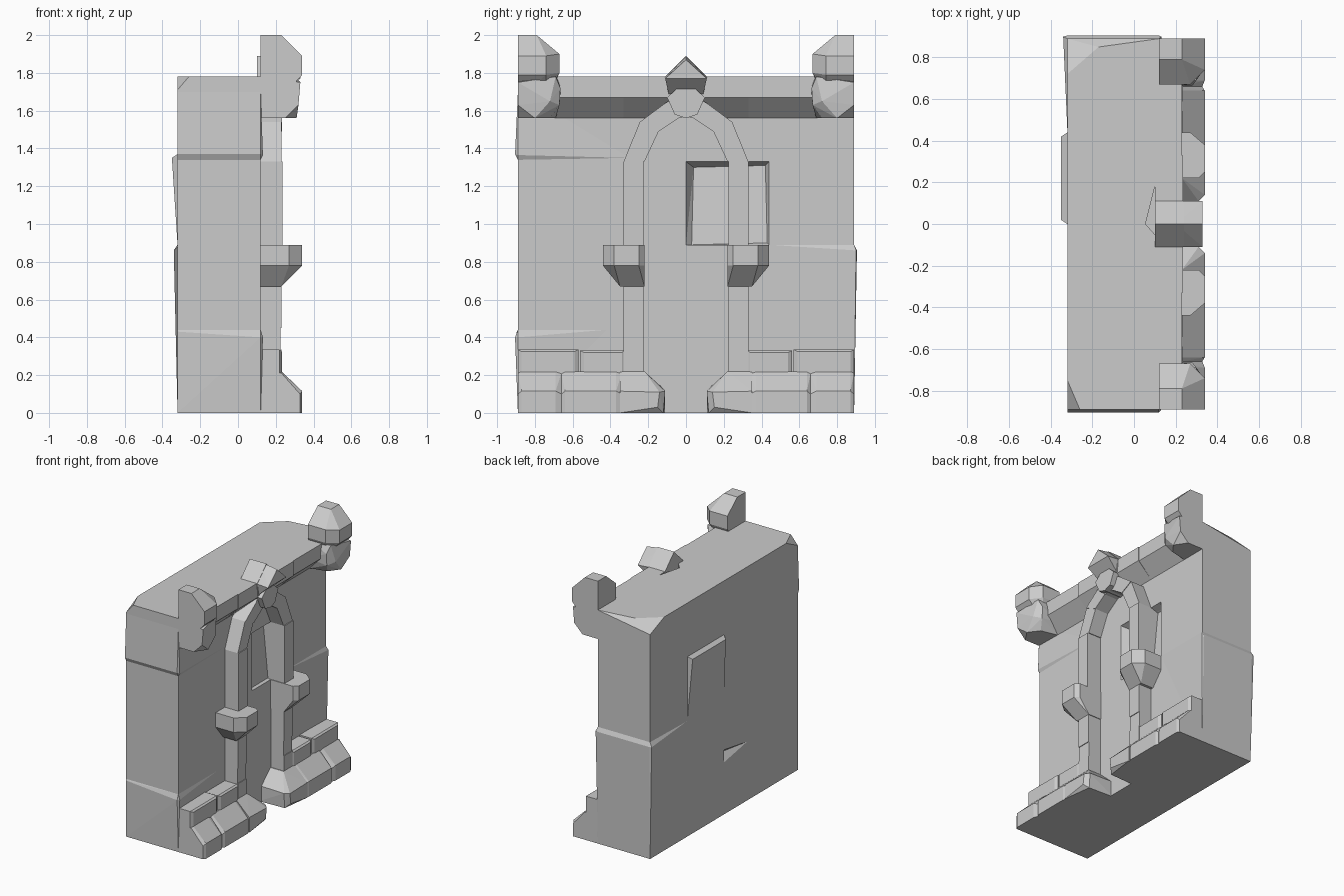
import bpy
import bmesh

cube = bpy.data.objects.get("Cube")
if cube:
    bpy.data.objects.remove(cube, do_unlink=True)

stone = bpy.data.materials.new("grey stone")
stone.use_nodes = True
GREY = (0.6, 0.6, 0.6, 1)
stone.diffuse_color = GREY
stone.node_tree.nodes["Principled BSDF"].inputs["Base Color"].default_value = GREY

BACK, FACE, TRIM, FRONT, END = -0.32, 0.12, 0.23, 0.34, 0.89


def hull(name, points):
    """Flat-faced stone wrapped round a few corner points."""
    bm = bmesh.new()
    for p in points:
        bm.verts.new(p)
    res = bmesh.ops.convex_hull(bm, input=bm.verts)
    loose = [v for v in bm.verts if not v.link_faces]
    bmesh.ops.delete(bm, geom=loose, context='VERTS')
    bmesh.ops.dissolve_limit(bm, angle_limit=0.01, verts=bm.verts, edges=bm.edges)
    bmesh.ops.recalc_face_normals(bm, faces=bm.faces)
    mesh = bpy.data.meshes.new(name)
    bm.to_mesh(mesh)
    bm.free()
    mesh.materials.append(stone)
    ob = bpy.data.objects.new(name, mesh)
    bpy.context.collection.objects.link(ob)
    return ob


def across(name, outline, x0, x1):
    """A y-z outline given depth along x."""
    return hull(name, [(x, y, z) for x in (x0, x1) for y, z in outline])


def along(name, profile, y0, y1):
    """An x-z profile run along y."""
    return hull(name, [(x, y, z) for y in (y0, y1) for x, z in profile])


def carve(target, name, points):
    cutter = hull(name, points)
    cutter.hide_render = True
    cutter.hide_set(True)
    cutter.display_type = 'WIRE'
    mod = target.modifiers.new(name, 'BOOLEAN')
    mod.operation = 'DIFFERENCE'
    mod.solver = 'EXACT'
    mod.object = cutter


# Wall slab with its broken top corners
wall = hull("wall", [
    (x, y, 0) for x in (BACK, FACE) for y in (-END, END)] + [
    (FACE, -END, 1.78), (FACE, END, 1.78),
    (BACK, -END, 1.71), (-0.26, -END, 1.78), (BACK, -0.75, 1.78),
    (BACK, END, 1.71), (BACK, 0.72, 1.78), (-0.17, 0.85, 1.78)])

# Shallow niche in the face, chip in the top edge, dent in the back
carve(wall, "niche_cutter", [
    (0.2, 0, 0.89), (0.2, 0.44, 0.89), (0.2, 0, 1.33), (0.2, 0.44, 1.33),
    (FACE, 0, 0.89), (FACE, 0.44, 0.89), (FACE, 0, 1.33), (FACE, 0.44, 1.33),
    (0.05, 0.04, 1.30), (0.09, 0.03, 0.89), (0.06, 0.42, 1.31), (0.1, 0.43, 0.9)])
carve(wall, "top_chip_cutter", [
    (x, y, z) for z in (1.72, 1.85)
    for x, y in ((0.13, 0.3), (0.055, 0), (0.1, -0.05), (0.13, -0.05))])
carve(wall, "back_dent_cutter", [
    (-0.33, 0, 0.5), (-0.33, 0, 0.38), (-0.33, -0.35, 0.445), (-0.28, 0, 0.46)])

# Stones that bulge slightly out of the wall
hull("upper_end_bulge", [
    (x, y, z) for x in (BACK, FACE)
    for y, z in ((-0.87, 1.34), (-END, 1.34), (-0.905, 1.37), (-END, 1.7), (-0.87, 1.7))]
    + [(FACE + 0.012, -END, 1.365), (FACE, -0.3, 1.35)])
hull("lower_end_bulge", [
    (x, y, z) for x in (BACK, FACE)
    for y, z in ((-0.87, 0.44), (-END, 0.44), (-END, 0), (-0.87, 0))]
    + [(FACE, -0.905, 0.4), (FACE + 0.012, -END, 0.4), (FACE, -0.42, 0.44),
       (BACK, -0.895, 0.43)])
hull("far_end_bulge", [
    (x, y, z) for x in (BACK, FACE)
    for y, z in ((0.87, 0.89), (END, 0.89), (0.905, 0.86), (END, 0), (0.87, 0))]
    + [(-0.34, 0.9, 0.86), (FACE + 0.012, 0.9, 0.86), (FACE, 0.44, 0.89),
       (BACK, 0.45, 0.88)])
hull("back_bulge", [
    (x, y, z) for x in (-0.3, BACK)
    for y, z in ((0, 0.89), (0.44, 0.89), (0, 1.37), (0.44, 1.37))]
    + [(-0.35, 0.42, 1.35), (-0.35, 0.02, 1.35)])

# Cornice along the top, broken by the keystone
for a, b, out in ((-0.7, -0.33, 0), (-0.33, -0.09, 0.006), (0.09, 0.33, 0.006), (0.33, 0.7, 0)):
    along("cornice", [(0.1, 1.56), (FACE, 1.56), (TRIM + out, 1.67),
                      (TRIM + out, 1.78), (0.1, 1.78)], a, b)

# Keystone with a gabled cap over a smaller wedge
across("keystone_cap", [(0, 1.89), (-0.11, 1.78), (0.11, 1.78),
                        (-0.1, 1.68), (0.1, 1.68)], 0.1, 0.24).name = "keystone_back"
hull("keystone_cap", [
    (x, s * y, z) for s in (-1, 1) for x, y, z in (
        (0.2, 0, 1.89), (0.33, 0, 1.87), (0.2, 0.11, 1.78), (0.33, 0.11, 1.77),
        (0.33, 0, 1.79), (0.23, 0.09, 1.68))])
across("keystone_wedge", [(0, 1.76), (-0.1, 1.67), (0.1, 1.67),
                          (-0.06, 1.58), (0.06, 1.58), (0, 1.56)], FACE, 0.27)

OUTER = [(0.33, 1.33), (0.245, 1.54), (0.11, 1.64), (0, 1.7)]
INNER = [(0.22, 1.33), (0.145, 1.49), (0.04, 1.56), (0, 1.57)]

for s, side in ((-1, "right"), (1, "left")):
    # Plinth stones with a sloped top and mitred inner end
    plinth = [(0.1, 0), (FRONT, 0), (FRONT, 0.115), (TRIM, 0.22), (0.1, 0.22)]
    low = [(0.1, 0), (FRONT - 0.012, 0), (FRONT - 0.012, 0.1), (TRIM, 0.21), (0.1, 0.21)]
    for a, b in ((0.89, 0.67), (0.66, 0.35)):
        hull(side + "_plinth", [(x, s * y, z) for y in (a - 0.02, b + 0.02) for x, z in plinth]
             + [(x, s * y, z) for y in (a, b - 0.01) for x, z in low])
    hull(side + "_plinth_end", [(x, s * 0.35, z) for x, z in plinth] + [
        (0.1, s * 0.11, 0), (0.1, s * 0.11, 0.12), (0.1, s * 0.22, 0.22),
        (TRIM, s * 0.22, 0.22), (0.31, s * 0.11, 0.115), (FRONT, s * 0.14, 0.11),
        (0.31, s * 0.12, 0), (FRONT, s * 0.15, 0.03)])

    # Second course above the plinth
    for a, b, top in ((0.89, 0.57, 0.335), (0.56, 0.32, 0.33)):
        hull(side + "_course", [(x, s * y, z) for x in (0.1, TRIM - 0.01)
                                for y in (a, b) for z in (0.2, top)]
             + [(TRIM + 0.003, s * y, z) for y in (a - 0.02, b + 0.02) for z in (0.2, top - 0.01)])

    # Column blocks, capital and arch stones
    for z0, z1, out in ((0.2, 0.335, 0), (0.335, 0.45, -0.005), (0.45, 0.7, 0), (0.88, 1.33, 0.006)):
        across(side + "_column", [(s * y, z) for y in (0.225, 0.33) for z in (z0, z1)],
               0.04, TRIM + out)
    hull(side + "_capital", [
        (x, s * y, z) for z in (0.78, 0.89) for x, y in (
            (0.1, 0.22), (0.1, 0.44), (0.27, 0.44), (FRONT, 0.38), (FRONT, 0.25), (0.31, 0.22))]
        + [(x, s * y, 0.67) for x in (0.1, TRIM) for y in (0.22, 0.35)])
    for i in range(3):
        ring = [OUTER[i], OUTER[i + 1], INNER[i + 1], INNER[i]]
        across(side + "_arch_stone", [(s * y, z) for y, z in ring], 0.1, TRIM + 0.004 * (i % 2))

    # Corner post: faceted head over a small block
    hull(side + "_post_head", [(x, s * y, z) for x, y, z in (
        (FACE, END, 2), (TRIM, END, 2), (FACE, 0.79, 2), (TRIM, 0.79, 2),
        (FRONT, END, 1.89), (FRONT, 0.74, 1.89), (FACE, 0.67, 1.9), (0.27, 0.67, 1.9),
        (FRONT, END, 1.79), (FRONT, 0.74, 1.79), (FACE, 0.67, 1.8), (0.27, 0.67, 1.8),
        (FACE, END, 1.67), (TRIM, END, 1.67), (FACE, 0.72, 1.7), (TRIM, 0.74, 1.68))])
    hull(side + "_post_block", [(x, s * y, z) for x, y, z in (
        (FACE, END, 1.78), (0.33, END, 1.75), (FACE, 0.68, 1.78), (0.3, 0.69, 1.78),
        (0.32, END, 1.63), (0.32, 0.72, 1.65), (0.28, 0.665, 1.72), (FACE, 0.665, 1.65),
        (0.28, 0.67, 1.63), (FACE, END, 1.56), (0.25, END, 1.56), (FACE, 0.69, 1.56),
        (0.25, 0.72, 1.56), (0.31, 0.8, 1.56))])
